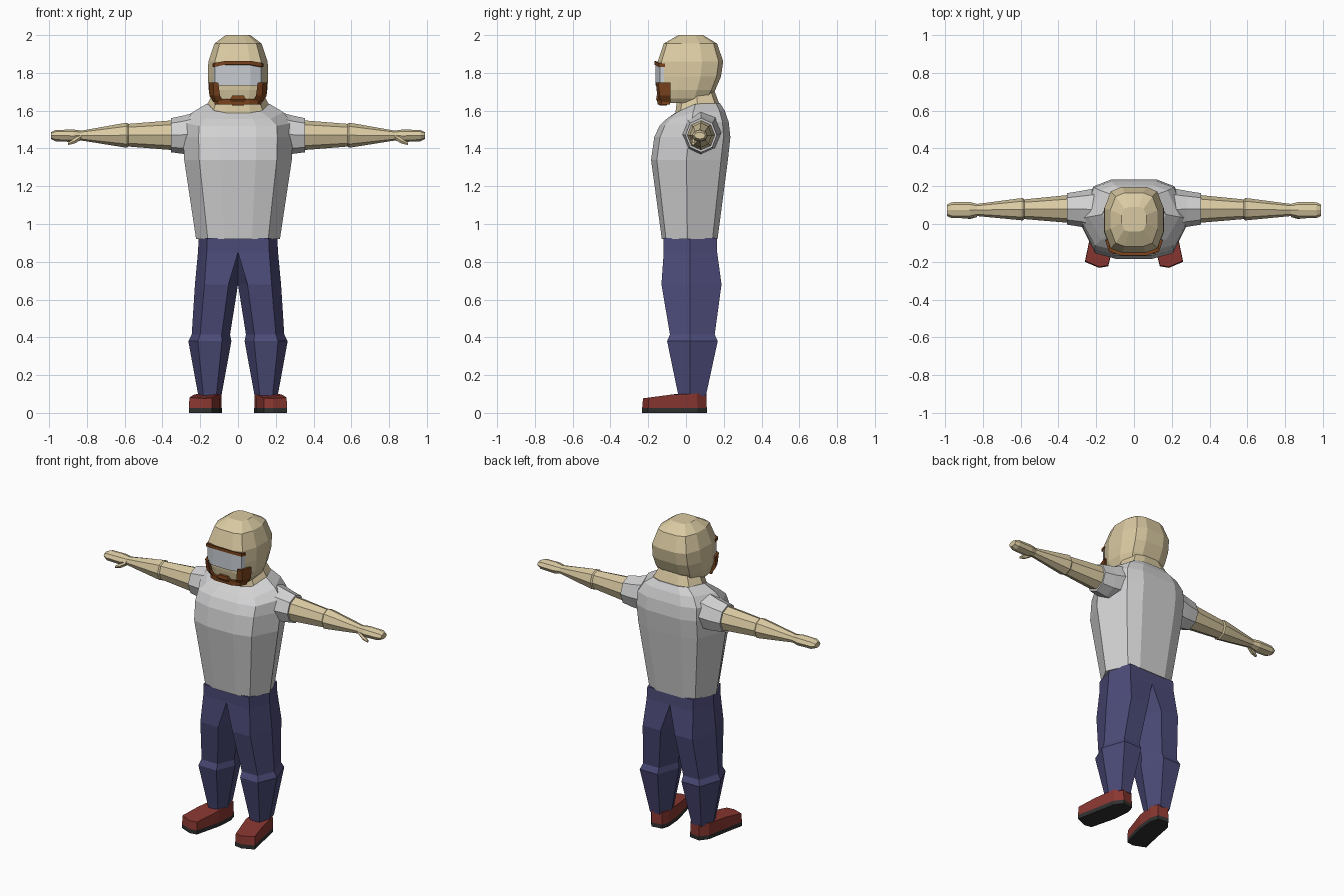
import bpy, bmesh, math
from mathutils import Vector

if "Cube" in bpy.data.objects:
    bpy.data.objects.remove(bpy.data.objects["Cube"])


def material(name, rgb):
    m = bpy.data.materials.new(name)
    m.diffuse_color = (*rgb, 1)
    m.use_nodes = True
    m.node_tree.nodes["Principled BSDF"].inputs["Base Color"].default_value = m.diffuse_color
    return m


SKIN = material("skin", (0.70, 0.59, 0.36))
WHITE = material("shirt_white", (0.64, 0.64, 0.65))
PALE = material("visor_pale", (0.58, 0.61, 0.65))
BLUE = material("trouser_blue", (0.072, 0.07, 0.19))
RED = material("shoe_red", (0.25, 0.038, 0.03))
DARK = material("sole_dark", (0.03, 0.03, 0.03))
BROWN = material("trim_brown", (0.19, 0.055, 0.012))


def loft(name, rings, mats, mirror=False, rule=None):
    """Skin a list of equal-length point rings, capped at both ends."""
    bm = bmesh.new()
    vs = [[bm.verts.new(p) for p in r] for r in rings]
    n = len(vs[0])
    for a, b in zip(vs, vs[1:]):
        for i in range(n):
            bm.faces.new((a[i], a[(i + 1) % n], b[(i + 1) % n], b[i]))
    bm.faces.new(vs[0])
    bm.faces.new(vs[-1])
    bmesh.ops.recalc_face_normals(bm, faces=bm.faces)
    if rule:
        for f in bm.faces:
            f.material_index = rule(f.calc_center_median())
    me = bpy.data.meshes.new(name)
    bm.to_mesh(me)
    bm.free()
    for m in mats:
        me.materials.append(m)
    ob = bpy.data.objects.new(name, me)
    bpy.context.collection.objects.link(ob)
    if mirror:
        ob.modifiers.new("mirror", 'MIRROR').use_mirror_merge = False
    return ob


def section(half, w, yf, yb, zfun):
    """Symmetric horizontal ring from a half profile of fractions."""
    c, h = (yf + yb) / 2, (yb - yf) / 2
    full = half + [(-x, y) for x, y in reversed(half)]
    return [(x * w, c + y * h, zfun(c + y * h)) for x, y in full]


def tube(stations, sides=8):
    """Rings along x: (x, y, z, ry, rz)."""
    return [[(x, y + ry * math.cos(math.tau * i / sides), z + rz * math.sin(math.tau * i / sides))
             for i in range(sides)] for x, y, z, ry, rz in stations]


# shirt body
BODY = [(0.33, -1), (0.72, -0.85), (1, -0.08), (0.74, 0.82), (0.42, 1), (0, 0.93)]
BODY_FULL = BODY[:-1]
shirt = []
for z, w, yf, yb, drop in [(0.92, .222, -.128, .167, 0), (1.34, .285, -.185, .222, 0),
                           (1.46, .29, -.168, .235, 0), (1.54, .285, -.14, .226, .02),
                           (1.60, .24, -.105, .205, .045), (1.64, .168, -.06, .18, .053)]:
    shirt.append(section(BODY_FULL, w, yf, yb,
                         lambda y: z - drop * min(1, max(0, .06 - y) / .12)))
loft("shirt", shirt, [WHITE])

# sleeves
loft("sleeves", tube([(.2, .075, 1.485, .115, .115), (.28, .08, 1.473, .095, .103),
                      (.355, .08, 1.47, .083, .09)]), [WHITE], True)

# arms and hands
loft("arms", tube([(.33, .08, 1.47, .075, .08), (.58, .078, 1.47, .052, .06),
                   (.588, .078, 1.47, .059, .066), (.61, .078, 1.47, .057, .063),
                   (.83, .074, 1.468, .032, .026), (.87, .073, 1.467, .043, .033),
                   (.965, .073, 1.468, .042, .03), (.99, .073, 1.468, .03, .018)]), [SKIN], True)
loft("thumbs", tube([(.83, .055, 1.462, .018, .018), (.865, .045, 1.44, .018, .016),
                     (.9, .038, 1.425, .009, .008)], 6), [SKIN], True)

# neck
NECK = [(0.4, -1), (0.8, -0.75), (1, 0), (0.8, 0.8), (0.4, 1)]
loft("neck", [section(NECK, w, yf, yb, lambda y: z - d * min(1, max(0, .06 - y) / .12))
              for z, w, yf, yb, d in [(1.59, .175, -.06, .18, .04), (1.64, .16, -.055, .175, .045),
                                      (1.72, .115, -.04, .145, 0)]], [SKIN])

# head
HEAD = [(0.4, -1), (0.78, -0.88), (1, -0.35), (1, 0.35), (0.78, 0.86), (0.4, 1)]
loft("head", [section(HEAD, w, yf, yb, lambda y: z)
              for z, w, yf, yb in [(1.64, .12, -.12, .10), (1.665, .14, -.135, .13),
                                   (1.71, .155, -.143, .155), (1.78, .16, -.147, .185),
                                   (1.86, .157, -.15, .197), (1.955, .125, -.118, .165),
                                   (2.0, .065, -.04, .09)]], [SKIN])


def plate(name, path, z0, z1, mat, mirror=False, sag=0.0):
    """Prism wrapped on the front of the head; ends sag by a fraction of |x|."""
    loft(name, [[(x, y, z - sag * x * x) for x, y in path] for z in (z0, z1)], [mat], mirror)


def both(half):
    return half + [(-x, y) for x, y in reversed(half)]


# face panel, brow bar and jaw trim
plate("face_panel", both([(.066, -.161), (.122, -.138), (.13, -.116)]), 1.732, 1.85, PALE)
plate("brow_bar", both([(.066, -.167), (.126, -.144), (.134, -.112)]), 1.848, 1.868, BROWN, sag=1.0)
loft("cheek_trim", [[(a, -.138 + t), (b, -.125 + t), (c, -.083), (a, -.09)]
     + [] and [] or [(a, -.138 + t, z), (b, -.125 + t, z), (c, -.083, z), (a, -.09, z)]
     for z, a, b, c, t in [(1.645, .075, .105, .13, 0), (1.68, .095, .128, .152, -.014),
                           (1.75, .105, .132, .154, -.022)]], [BROWN], True)
plate("jaw_trim", both([(.06, -.15), (.105, -.13), (.125, -.085)]), 1.632, 1.662, BROWN)
loft("chin_trim", [[(-w, y, z), (w, y, z), (w, -.1, z), (-w, -.1, z)]
                   for z, w, y in [(1.627, .03, -.14), (1.66, .042, -.158), (1.68, .03, -.155)]], [BROWN])


# trouser legs
def leg_ring(z, xi, xo, yf, yb, fi=.22, fo=.78):
    d = xo - xi
    return [(xo, .02, z), (xi + fo * d, yf, z), (xi + fi * d, yf, z),
            (xi, .02, z), (xi + fi * d, yb, z), (xi + fo * d, yb, z)]


loft("trousers", [leg_ring(.09, .088, .21, -.04, .105), leg_ring(.38, .035, .263, -.1, .168),
                  leg_ring(.415, .042, .245, -.085, .152), leg_ring(.68, 0, .228, -.13, .188),
                  leg_ring(.85, 0, .212, -.118, .165, 0), leg_ring(.925, 0, .208, -.12, .163, 0)],
     [BLUE], True)

# shoes with dark soles
OUTLINE = [(.10, .10), (.17, .11), (.208, .06), (.235, -.08), (.26, -.2), (.185, -.232),
           (.137, -.224), (.095, -.06), (.086, .05)]
loft("shoes", [[(x, y, 0) for x, y in OUTLINE], [(x, y, .026) for x, y in OUTLINE],
               [(x * .97 + .005, y * .98, .102 + min(0, y + .04) * .13) for x, y in OUTLINE]],
     [RED, DARK], True, lambda c: 1 if c.z < .02 else 0)
